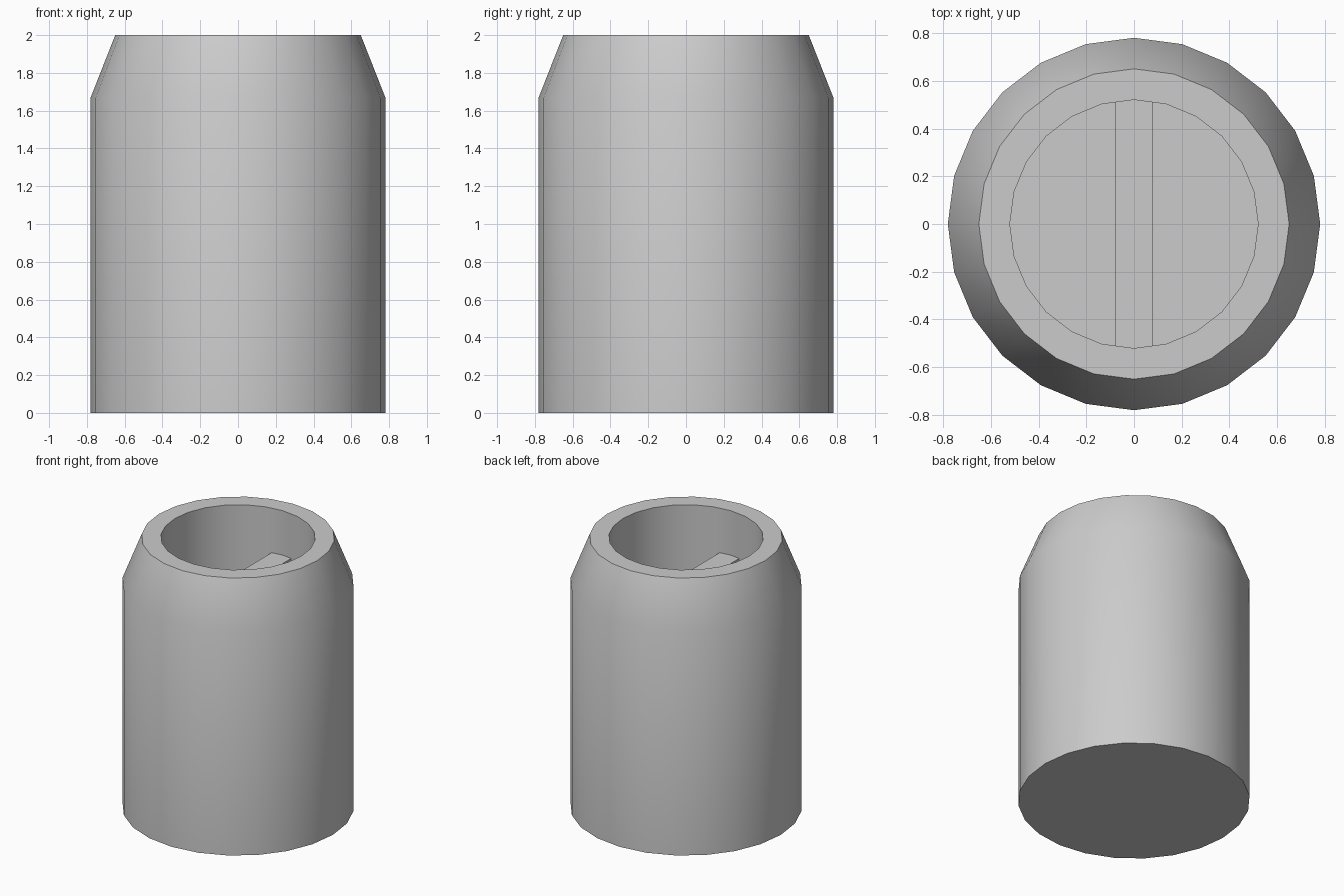
import bpy
import bmesh
import math

SIDES = 24
INNER_RADIUS = 0.52
FLOOR = 0.13
DIVIDER_TOP = 1.67
DIVIDER_HALF = 0.08

cube = bpy.data.objects.get("Cube")
if cube:
    bpy.data.objects.remove(cube, do_unlink=True)

# Plain grey finish
grey = bpy.data.materials.new("plain_grey")
grey.use_nodes = True
colour = (0.6, 0.6, 0.6, 1)
grey.diffuse_color = colour
grey.node_tree.nodes["Principled BSDF"].inputs["Base Color"].default_value = colour


def add_object(name, bm):
    bmesh.ops.recalc_face_normals(bm, faces=bm.faces)
    mesh = bpy.data.meshes.new(name)
    bm.to_mesh(mesh)
    bm.free()
    mesh.materials.append(grey)
    obj = bpy.data.objects.new(name, mesh)
    bpy.context.collection.objects.link(obj)
    return obj


def ring(bm, radius, z):
    angles = [math.tau * i / SIDES for i in range(SIDES)]
    return [bm.verts.new((radius * math.cos(a), radius * math.sin(a), z)) for a in angles]


# Hollow cup: outer wall, tapered shoulder, flat rim, bore
bm = bmesh.new()
profile = [(0.78, 0), (0.78, DIVIDER_TOP), (0.65, 2), (INNER_RADIUS, 2), (INNER_RADIUS, FLOOR)]
rings = [ring(bm, r, z) for r, z in profile]
for low, high in zip(rings, rings[1:]):
    for i in range(SIDES):
        j = (i + 1) % SIDES
        bm.faces.new((low[i], low[j], high[j], high[i]))
bm.faces.new(rings[0])
bm.faces.new(rings[-1])
cup = add_object("cup", bm)

bpy.ops.object.select_all(action="DESELECT")
cup.select_set(True)
bpy.context.view_layer.objects.active = cup
bpy.ops.object.shade_smooth_by_angle(angle=math.radians(30))

# Divider across the bore, its ends following the bore's facets
bm = bmesh.new()
chord = INNER_RADIUS * math.cos(math.pi / SIDES)
slope = math.tan(math.pi / SIDES)
edge = chord / math.cos(math.pi / SIDES) - DIVIDER_HALF * slope
outline = [(-DIVIDER_HALF, -edge), (0, -INNER_RADIUS), (DIVIDER_HALF, -edge),
           (DIVIDER_HALF, edge), (0, INNER_RADIUS), (-DIVIDER_HALF, edge)]
base = bm.faces.new([bm.verts.new((x, y, FLOOR)) for x, y in outline])
solid = bmesh.ops.extrude_face_region(bm, geom=[base])
top_verts = [v for v in solid["geom"] if isinstance(v, bmesh.types.BMVert)]
bmesh.ops.translate(bm, verts=top_verts, vec=(0, 0, DIVIDER_TOP - FLOOR))
add_object("divider", bm)
